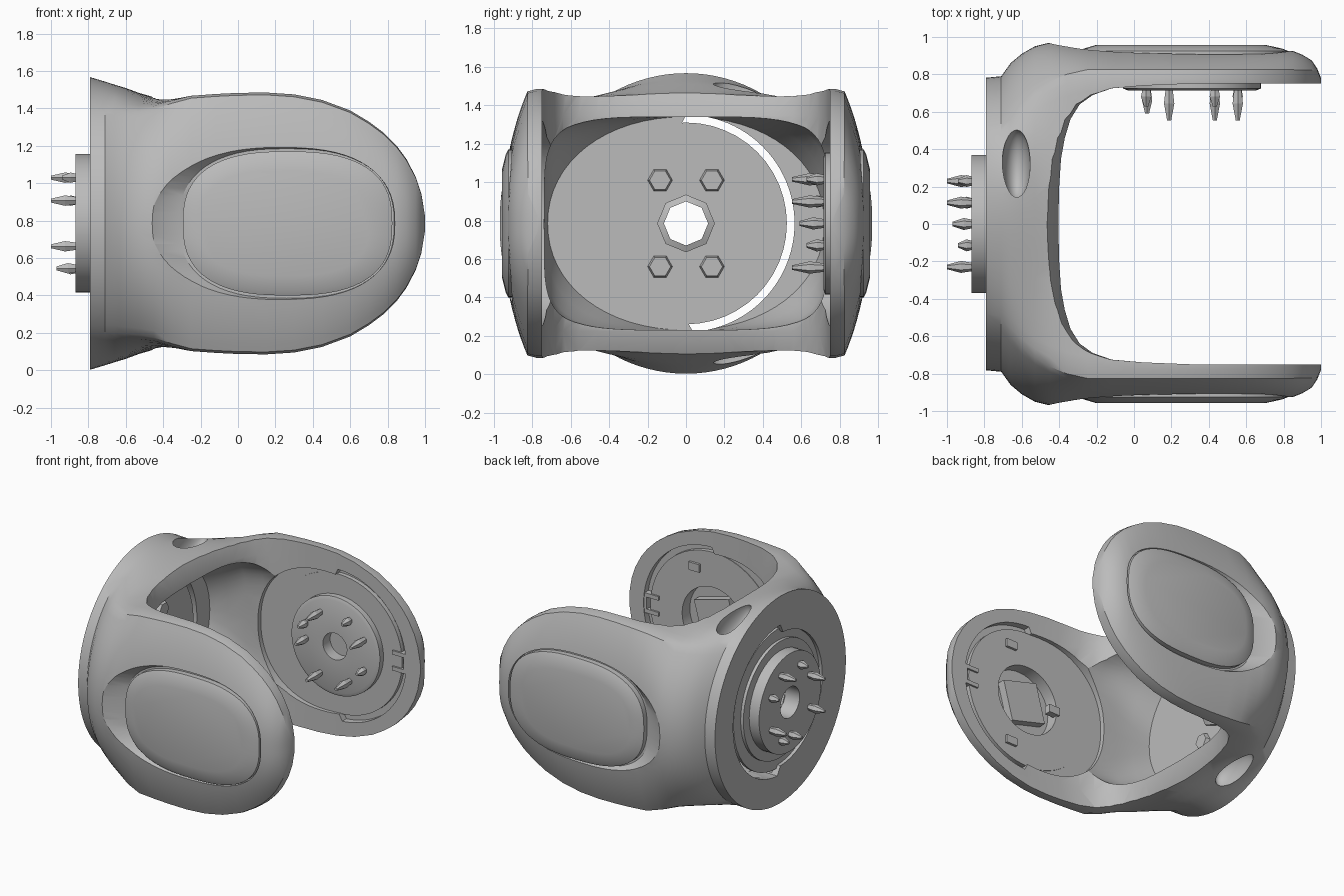
import bpy, bmesh, math
from mathutils import Matrix, Vector

if "Cube" in bpy.data.objects:
    bpy.data.objects.remove(bpy.data.objects["Cube"])

ZC = 0.785          # height of the main axis
HUB_X = 0.31        # joint centre on the arms

grey = bpy.data.materials.new("grey_plastic")
grey.use_nodes = True
colour = (0.5, 0.5, 0.5, 1)
grey.diffuse_color = colour
grey.node_tree.nodes["Principled BSDF"].inputs["Base Color"].default_value = colour


def finish(name, bm, angle=32):
    bmesh.ops.recalc_face_normals(bm, faces=bm.faces)
    mesh = bpy.data.meshes.new(name)
    bm.to_mesh(mesh)
    bm.free()
    mesh.materials.append(grey)
    ob = bpy.data.objects.new(name, mesh)
    bpy.context.collection.objects.link(ob)
    smooth(ob, angle)
    return ob


def smooth(ob, angle=32):
    bpy.ops.object.select_all(action='DESELECT')
    bpy.context.view_layer.objects.active = ob
    ob.select_set(True)
    bpy.ops.object.shade_smooth_by_angle(angle=math.radians(angle))


def loft(name, rings, closed=False, angle=32):
    """Skin matching loops; cap the ends, or join last to first when closed."""
    bm = bmesh.new()
    loops = [[bm.verts.new(p) for p in ring] for ring in rings]
    n = len(loops[0])
    pairs = list(zip(loops, loops[1:])) + ([(loops[-1], loops[0])] if closed else [])
    for a, b in pairs:
        for i in range(n):
            j = (i + 1) % n
            bm.faces.new((a[i], a[j], b[j], b[i]))
    if not closed:
        bm.faces.new(loops[0])
        bm.faces.new(loops[-1])
    return finish(name, bm, angle)


def angles(n):
    return [2 * math.pi * i / n for i in range(n)]


def oval(cx, rx, rz, power=2.0, n=64):
    """Rounded loop as (across, height) pairs."""
    e = 2 / power
    return [(cx + rx * math.copysign(abs(math.cos(a)) ** e, math.cos(a)),
             ZC + rz * math.copysign(abs(math.sin(a)) ** e, math.sin(a))) for a in angles(n)]


def arm_oval(y, *shape):
    return [(u, y, v) for u, v in oval(*shape)]


def web_oval(x, *shape):
    return [(x, u, v) for u, v in oval(*shape)]


def stepped_disc(cx, big, small):
    """Circle with a larger radius on its positive half."""
    return [(cx + r * math.cos(a), ZC + r * math.sin(a)) for a in angles(96)
            for r in [big if math.cos(a) > 0 else small]]


def carve(ob, cutters):
    for c in cutters:
        m = ob.modifiers.new("cut", 'BOOLEAN')
        m.operation, m.solver, m.object = 'DIFFERENCE', 'EXACT', c
    dg = bpy.context.evaluated_depsgraph_get()
    ob.data = bpy.data.meshes.new_from_object(ob.evaluated_get(dg))
    ob.modifiers.clear()
    for c in cutters:
        bpy.data.objects.remove(c)
    smooth(ob)


def box(name, centre, size):
    bm = bmesh.new()
    bmesh.ops.create_cube(bm, size=1, matrix=Matrix.Translation(centre) @ Matrix.Diagonal((*size, 1)))
    return finish(name, bm)


# Fork body: sections along x, round at the flange, domed on both arms
stations = [(-.79, .782, .782), (-.71, .758, .79), (-.66, .742, .86), (-.6, .724, .91),
            (-.53, .698, .95), (-.45, .675, .97), (-.36, .674, .963), (-.25, .683, .95),
            (-.12, .692, .947), (0, .698, .945), (.15, .7, .943), (.3, .69, .94), (.45, .66, .94),
            (.6, .604, .94), (.7, .544, .937), (.78, .484, .933), (.85, .413, .925),
            (.9, .345, .905), (.95, .25, .875), (.98, .16, .83), (1, .04, .78)]
CORNER = math.radians(50)


def section(x, h, w):
    t = min(1, (x + .79) / .56)
    f = t * t * (3 - 2 * t)
    rim = min(.82, w - .01)
    ring = []
    for a in angles(96):
        c, s = math.cos(a), math.sin(a)
        k = s / math.sin(CORNER)
        if abs(k) < 1:
            y, z = math.copysign(w - (w - rim) * abs(k) ** 2.5, c), h * k
        else:
            y, z = rim * c / math.cos(CORNER), math.copysign(h, s)
        ring.append((x, (1 - f) * w * c + f * y, ZC + (1 - f) * h * s + f * z))
    return ring


body = loft("fork_body", [section(*s) for s in stations])

# Gap between the arms, flaring towards the top and bottom edges of the web
half = [(-.4, .2), (-.39, .35), (-.37, .46), (-.34, .56), (-.29, .64),
        (-.22, .69), (-.12, .725), (.05, .74), (.3, .75), (1.2, .75)]
gap_line = [(x, -y) for x, y in reversed(half)] + [(-.405, 0)] + half
cutters = [loft("gap_cut", [[(x - flare * max(0, 1 - abs(y / .74) ** 3), y, ZC + dz) for x, y in gap_line]
                            for dz, flare in ((-.9, .17), (-.56, 0), (.56, 0), (.9, .17))])]

# Hollow inside the web, and stepped opening in the flange
cutters.append(loft("hollow_cut", [web_oval(x, 0, ry, .555, p) for x, ry, p in
                                   ((-.74, .72, 2.1), (-.6, .735, 2.8), (-.45, .738, 4.2),
                                    (-.3, .738, 5), (-.1, .738, 5))]))
cutters.append(loft("flange_cut", [[(x, u, v) for u, v in stepped_disc(0, .565, .5)] for x in (-.9, -.6)]))

# Finger slots above and below the web
for side in (1, -1):
    bm = bmesh.new()
    bmesh.ops.create_uvsphere(bm, u_segments=32, v_segments=16, radius=1,
                              matrix=Matrix.Translation((-.63, .32, ZC + side * .68))
                              @ Matrix.Diagonal((.075, .19, .13, 1)))
    cutters.append(finish("slot_cut", bm))

# Per arm: outer bowl, inner flat running into the hollow, and joint pocket
for side in (1, -1):
    cutters.append(loft("bowl_cut", [arm_oval(side * .885, .26, .575, .4, 2.5),
                                     arm_oval(side * 1.0, .165, .68, .43, 2.4)]))
    cutters.append(loft("flat_cut", [arm_oval(side * y, .2, .55, .53, 2.2) for y in (.6, .772)]))
    cutters.append(loft("pocket_cut", [[(u, side * y, v) for u, v in stepped_disc(HUB_X, .57, .5)]
                                       for y in (.62, .8)]))
cutters.append(loft("socket_cut", [arm_oval(y, HUB_X, .26, .26) for y in (-.7, -.86)]))
carve(body, cutters)

# Raised oval covers on the outside, and joint plates inside the arms
for side, label in ((1, "back"), (-1, "front")):
    loft(label + "_cover", [arm_oval(side * y, cx, rx, rz, p) for y, cx, rx, rz, p in
                            ((.86, .265, .56, .385, 2.6), (.925, .265, .56, .385, 2.6),
                             (.938, .262, .53, .36, 2.6), (.958, .25, .45, .28, 2.8))], angle=20)
    loft(label + "_joint_plate", [arm_oval(side * y, HUB_X, r, r) for r, y in
                                  ((.26, .768), (.525, .768), (.525, .81), (.26, .81))], closed=True)


# Joint hubs: turned discs with a centre hole and spiky pins
def hub(name, profile, place, top, stretch):
    rings = [[place @ Vector((r * math.cos(a), r * math.sin(a), d)) for a in angles(48)]
             for r, d in profile]
    loft(name + "_disc", rings, closed=True)
    pins = [(25, .27, .13), (62, .26, .07), (118, .26, .13), (155, .27, .07),
            (180, .24, .1), (242, .26, .13), (298, .26, .13), (335, .27, .07)]
    for i, (deg, r, length) in enumerate(pins):
        a = math.radians(deg)
        base = Vector((r * math.cos(a), r * math.sin(a), top - .02))
        bm = bmesh.new()
        for r1, r2, lo, hi in ((.02, .032, 0, .5), (.032, .012, .5, 1)):
            span = length * stretch + .02
            bmesh.ops.create_cone(bm, cap_ends=True, segments=6, radius1=r1, radius2=r2,
                                  depth=span * (hi - lo),
                                  matrix=place @ Matrix.Translation(base + Vector((0, 0, span * (lo + hi) / 2))))
        finish("%s_pin_%d" % (name, i + 1), bm)


flange_place = Matrix.Translation((-.74, 0, ZC)) @ Matrix.Rotation(-math.pi / 2, 4, 'Y')
hub("flange", [(.115, 0), (.525, 0), (.525, .025), (.44, .025), (.44, .048), (.37, .048), (.37, .13), (.115, .13)],
    flange_place, .13, 1)
arm_place = Matrix.Translation((HUB_X, .81, ZC)) @ Matrix.Rotation(math.pi / 2, 4, 'X')
hub("arm", [(.1, 0), (.37, 0), (.37, .085), (.345, .095), (.1, .095)], arm_place, .095, 1.25)

# Eight-sided collar and hexagonal bolts on the inside of the flange
loft("flange_collar", [web_oval(x, 0, r, r, 2, 8) for r, x in
                       ((.115, -.71), (.15, -.725), (.15, -.75), (.115, -.75))], closed=True)
for i, (y, z) in enumerate([(sy * .135, sz * .225) for sy in (1, -1) for sz in (1, -1)]):
    bm = bmesh.new()
    bmesh.ops.create_cone(bm, cap_ends=True, segments=6, radius1=.068, radius2=.055, depth=.04,
                          matrix=Matrix.Translation((-.73, y, ZC + z)) @ Matrix.Rotation(math.pi / 2, 4, 'Y'))
    finish("flange_bolt_%d" % (i + 1), bm)

# Square key inside the front arm's socket, small bosses and end clips
key = box("socket_key", (0, 0, 0), (.3, .07, .3))
key.matrix_world = Matrix.Translation((HUB_X, -.835, ZC)) @ Matrix.Rotation(math.radians(15), 4, 'Y')
for i, (x, z) in enumerate(((.3, .38), (.3, -.38), (-.08, 0))):
    box("front_boss_%d" % (i + 1), (HUB_X + x - .15, -.775, ZC + z), (.09, .05, .06))
for side, label in ((1, "back"), (-1, "front")):
    for dz in (.06, -.06):
        box(label + "_clip_side", (.82, side * .78, ZC + dz), (.12, .05, .03))
    box(label + "_clip_bar", (.87, side * .78, ZC), (.025, .05, .1))
